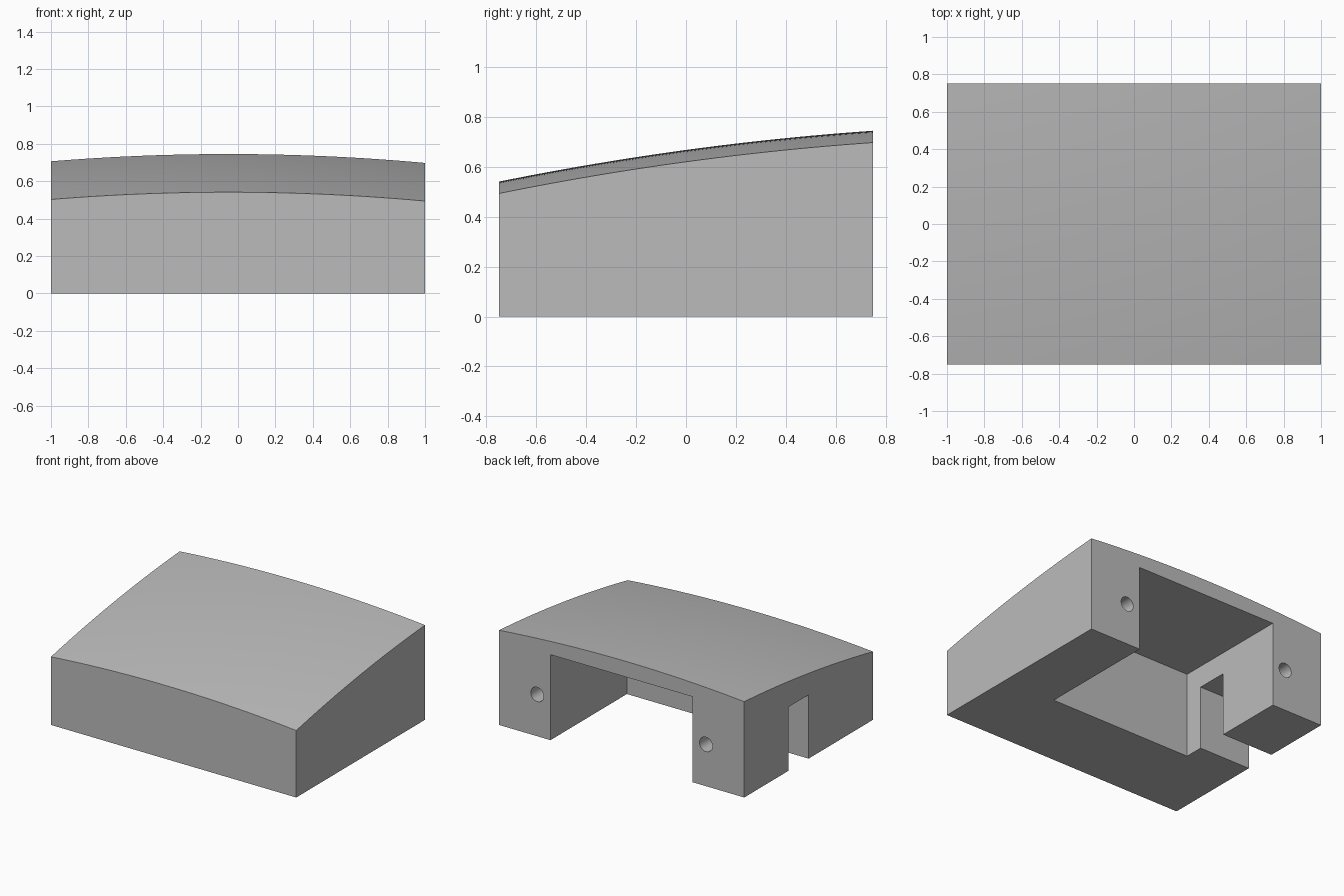
import bpy, bmesh, math
from mathutils import Matrix, Vector

cube = bpy.data.objects.get("Cube")
if cube:
    bpy.data.objects.remove(cube, do_unlink=True)

HALF_X, HALF_Y = 1.0, 0.75


def crown(x, y):
    """Height of the gently domed, sloping top."""
    return 0.668 + 0.136 * y - 0.0444 * y * y - 0.043 * (x + 0.05) ** 2


def make_object(name, bm):
    bmesh.ops.recalc_face_normals(bm, faces=bm.faces)
    mesh = bpy.data.meshes.new(name)
    bm.to_mesh(mesh)
    bm.free()
    obj = bpy.data.objects.new(name, mesh)
    bpy.context.collection.objects.link(obj)
    return obj


def box_cutter(name, low, high):
    low, high = Vector(low), Vector(high)
    bm = bmesh.new()
    bmesh.ops.create_cube(bm, size=1, matrix=Matrix.Translation((low + high) / 2)
                          @ Matrix.Diagonal((*(high - low), 1)))
    return make_object(name, bm)


def bore_cutter(name, x, z, radius, depth):
    """Cylinder entering the back face along -y."""
    bm = bmesh.new()
    bmesh.ops.create_cone(bm, cap_ends=True, segments=32, radius1=radius,
                          radius2=radius, depth=2 * depth,
                          matrix=Matrix.Translation((x, HALF_Y, z))
                          @ Matrix.Rotation(math.pi / 2, 4, 'X'))
    return make_object(name, bm)


# Solid block: domed top grid with straight walls down to a flat base
bm = bmesh.new()
bmesh.ops.create_grid(bm, x_segments=32, y_segments=24, size=1)
for v in bm.verts:
    v.co.y *= HALF_Y
    v.co.z = crown(v.co.x, v.co.y)
rim = [e for e in bm.edges if e.is_boundary]
walls = bmesh.ops.extrude_edge_only(bm, edges=rim)["geom"]
for v in walls:
    if isinstance(v, bmesh.types.BMVert):
        v.co.z = 0
bmesh.ops.holes_fill(bm, edges=[e for e in bm.edges if e.is_boundary], sides=0)
body = make_object("domed_block", bm)

# Rear pocket, side cable slot and two bores in the back face
cutters = [
    box_cutter("pocket_cutter", (-0.58, -0.14, -0.2), (0.58, 1.0, 0.63)),
    box_cutter("slot_cutter", (-1.2, 0.0, -0.2), (-0.5, 0.235, 0.47)),
]
for side, sign in (("left", 1), ("right", -1)):
    cutters.append(bore_cutter(side + "_bore_cutter", sign * 0.688, 0.308, 0.053, 0.38))

bpy.ops.object.select_all(action='DESELECT')
body.select_set(True)
bpy.context.view_layer.objects.active = body
for cutter in cutters:
    cutter.hide_render = True
    cut = body.modifiers.new(cutter.name, 'BOOLEAN')
    cut.operation, cut.solver, cut.object = 'DIFFERENCE', 'EXACT', cutter
    bpy.ops.object.modifier_apply(modifier=cut.name)
    bpy.data.objects.remove(cutter, do_unlink=True)

# Single grey finish
grey = bpy.data.materials.new("plain_grey")
grey.use_nodes = True
colour = (0.5, 0.5, 0.5, 1)
grey.diffuse_color = colour
grey.node_tree.nodes["Principled BSDF"].inputs["Base Color"].default_value = colour
body.data.materials.clear()
body.data.materials.append(grey)

bpy.ops.object.shade_smooth_by_angle(angle=math.radians(30))
